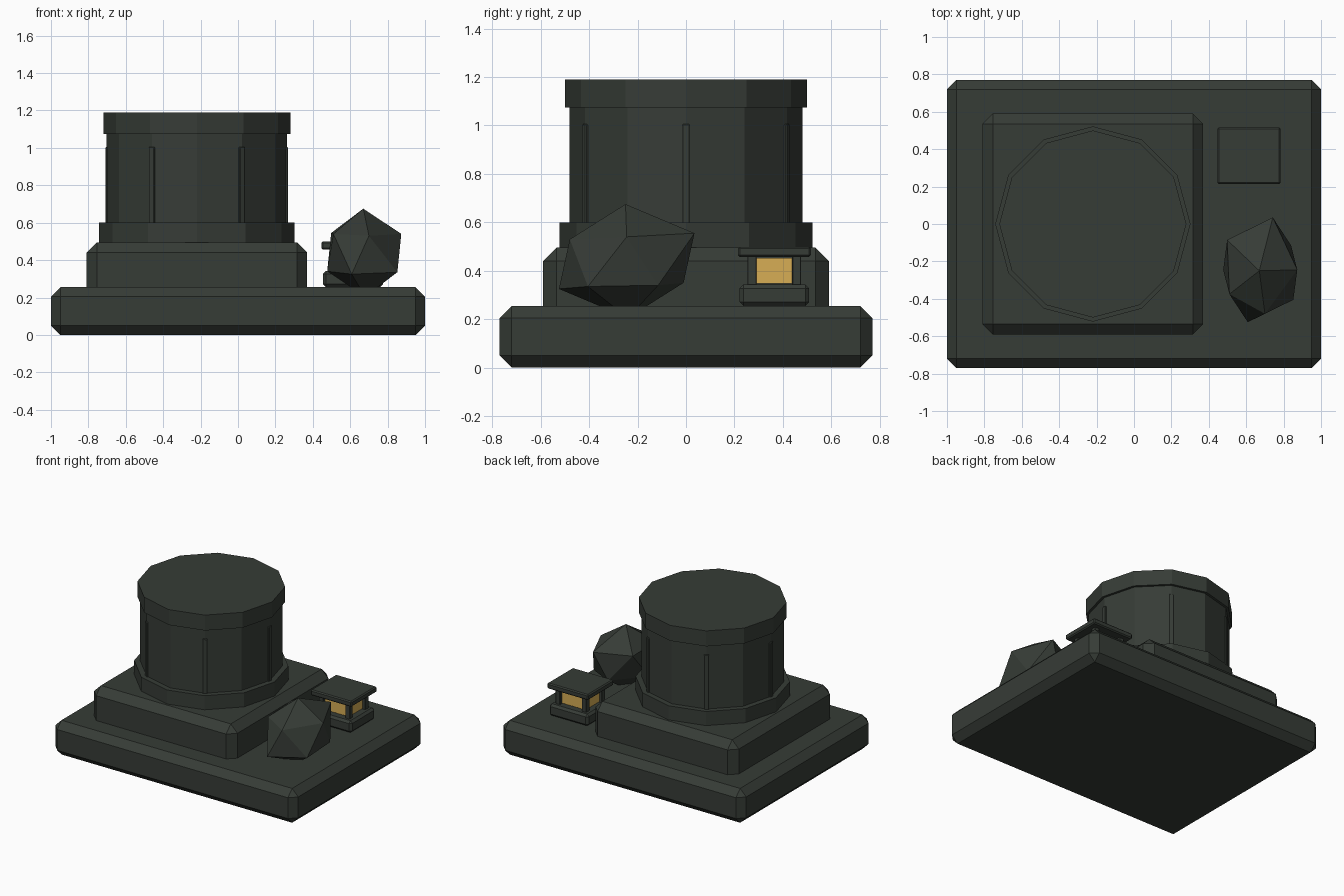
import bpy, bmesh, math
from mathutils import Matrix, Vector

cube = bpy.data.objects.get("Cube")
if cube:
    bpy.data.objects.remove(cube, do_unlink=True)


def material(name, rgb):
    mat = bpy.data.materials.new(name)
    mat.use_nodes = True
    mat.diffuse_color = (*rgb, 1)
    mat.node_tree.nodes["Principled BSDF"].inputs["Base Color"].default_value = (*rgb, 1)
    return mat


STONE = material("dark_green_stone", (0.037, 0.045, 0.037))
GLOW = material("amber_glow", (0.68, 0.42, 0.09))


def finish(name, bm, mat):
    bmesh.ops.recalc_face_normals(bm, faces=bm.faces)
    mesh = bpy.data.meshes.new(name)
    bm.to_mesh(mesh)
    bm.free()
    mesh.materials.append(mat)
    obj = bpy.data.objects.new(name, mesh)
    bpy.context.scene.collection.objects.link(obj)
    return obj


def box(name, center, size, bevel=0, mat=STONE, turn=0):
    """Box with chamfered edges, turned about z."""
    bm = bmesh.new()
    bmesh.ops.create_cube(bm, size=1, matrix=Matrix.Diagonal((*size, 1)))
    if bevel:
        bmesh.ops.bevel(bm, geom=bm.edges[:], offset=bevel, segments=1, affect='EDGES')
    bm.transform(Matrix.Translation(center) @ Matrix.Rotation(turn, 4, 'Z'))
    return finish(name, bm, mat)


DRUM_X = -0.22


def drum(name, radius, low, high):
    """Twelve-sided stone drum."""
    bm = bmesh.new()
    bmesh.ops.create_cone(bm, cap_ends=True, segments=12, radius1=radius, radius2=radius,
                          depth=high - low,
                          matrix=Matrix.Translation((DRUM_X, 0, (low + high) / 2)))
    return finish(name, bm, STONE)


# Stepped plinth
box("base_slab", (0, 0, 0.1275), (2, 1.54, 0.255), 0.05)
box("upper_slab", (DRUM_X, 0, 0.345), (1.18, 1.18, 0.3), 0.055)

# Tower: foot, shaft and cap
drum("tower_foot", 0.522, 0.47, 0.6)
drum("tower_shaft", 0.482, 0.58, 1.09)
drum("tower_cap", 0.5, 1.075, 1.19)

# Ribs on every second corner of the shaft
for i in range(6):
    a = i * math.pi / 3
    box(f"tower_rib_{i + 1}",
        (DRUM_X + 0.471 * math.cos(a), 0.471 * math.sin(a), 0.78),
        (0.034, 0.034, 0.45), 0.004, turn=a)

# Boulder: opposite corners mirror each other through its middle
half = [(-0.005, -0.005, 0.235), (0.067, 0.28, 0.115), (0.025, -0.235, 0.09),
        (-0.177, 0.16, 0.105), (-0.165, -0.13, 0.1), (0.198, 0, 0.1)]
bm = bmesh.new()
for p in half:
    for side in (1, -1):
        bm.verts.new(Vector((0.675, -0.245, 0.44)) + side * Vector(p))
bmesh.ops.convex_hull(bm, input=bm.verts[:])
finish("boulder", bm, STONE)

# Lantern
LX, LY = 0.615, 0.365
box("lantern_base", (LX, LY, 0.299), (0.322, 0.288, 0.088), 0.016)
box("lantern_light", (LX, LY, 0.4), (0.21, 0.18, 0.105), mat=GLOW)
box("lantern_roof", (LX, LY, 0.478), (0.338, 0.302, 0.042), 0.008)
for sx in (-1, 1):
    for sy in (-1, 1):
        box(f"lantern_post_{'left' if sx > 0 else 'right'}_{'back' if sy > 0 else 'front'}",
            (LX + sx * 0.108, LY + sy * 0.092, 0.4), (0.038, 0.038, 0.13), 0.003)
